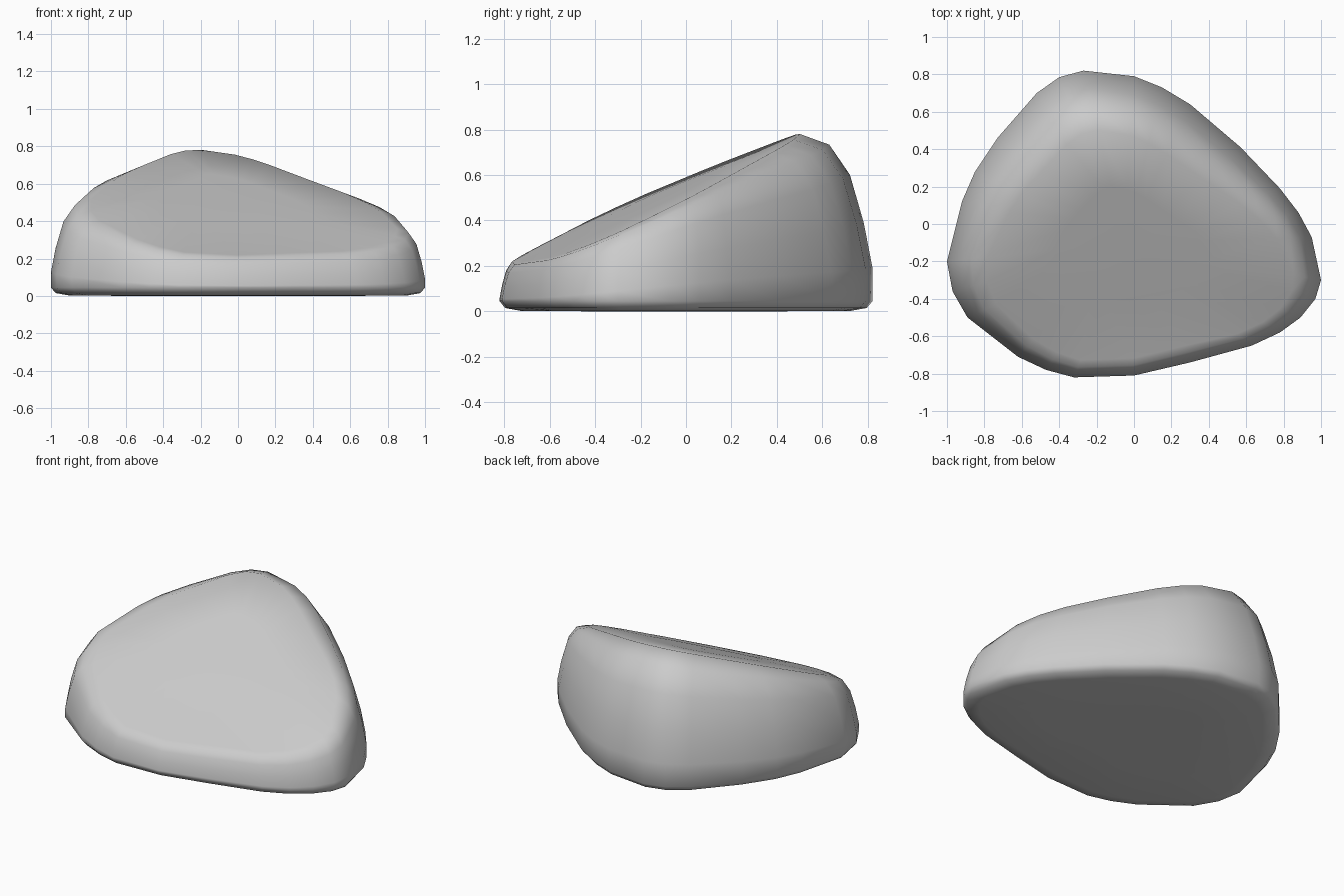
import bpy, bmesh
from mathutils import Vector

if "Cube" in bpy.data.objects:
    bpy.data.objects.remove(bpy.data.objects["Cube"])

# widest outline of the stone, seen from above
OUTLINE = [(-.27, .82), (0, .79), (.15, .73), (.3, .64), (.57, .41), (.78, .19), (.88, .06),
           (.95, -.07), (1, -.30), (.97, -.40), (.89, -.50), (.78, -.58), (.63, -.65),
           (.3, -.74), (0, -.81), (-.32, -.82), (-.47, -.78), (-.62, -.71), (-.89, -.50),
           (-.97, -.36), (-1, -.20), (-.92, .12), (-.85, .28), (-.73, .46), (-.52, .70), (-.40, .785)]
CENTRE = Vector((-.05, -.1))
# base roundover: (inset, z); wall: (inset, z) as fractions of local height
BASE = [(.5, 0), (.1, .002), (.025, .015), (0, .045)]
WALL = [(0, .25), (.05, .5), (.13, .77), (.25, .94), (.42, 1)]


def top_height(p):
    # sloping top face, high at the back left
    return .445 + .45 * (p.y + .25) - .07 * (p.x + .23)


def inward(p, d):
    return p + (CENTRE - p).normalized() * d


def columns():
    for xy in OUTLINE:
        p = Vector(xy)
        h = top_height(p)
        for _ in range(6):
            h = top_height(inward(p, .42 * h))
        col = [(*inward(p, d), z) for d, z in BASE]
        col += [(*inward(p, d * h), z * h) for d, z in WALL]
        rim = inward(p, .42 * h)
        mid = rim.lerp(CENTRE, .5)
        col.append((*mid, top_height(mid) + .008))
        yield col


# loft rings around the outline, then close both ends
bm = bmesh.new()
cols = [[bm.verts.new(c) for c in col] for col in columns()]
low = bm.verts.new((*CENTRE, 0))
high = bm.verts.new((*CENTRE, top_height(CENTRE) + .01))
for a, b in zip(cols, cols[1:] + cols[:1]):
    for i in range(len(a) - 1):
        bm.faces.new((a[i], b[i], b[i + 1], a[i + 1]))
    bm.faces.new((low, b[0], a[0]))
    bm.faces.new((high, a[-1], b[-1]))
bmesh.ops.recalc_face_normals(bm, faces=bm.faces)
for f in bm.faces:
    f.smooth = True
mesh = bpy.data.meshes.new("stone")
bm.to_mesh(mesh)
bm.free()
stone = bpy.data.objects.new("stone", mesh)
bpy.context.collection.objects.link(stone)
